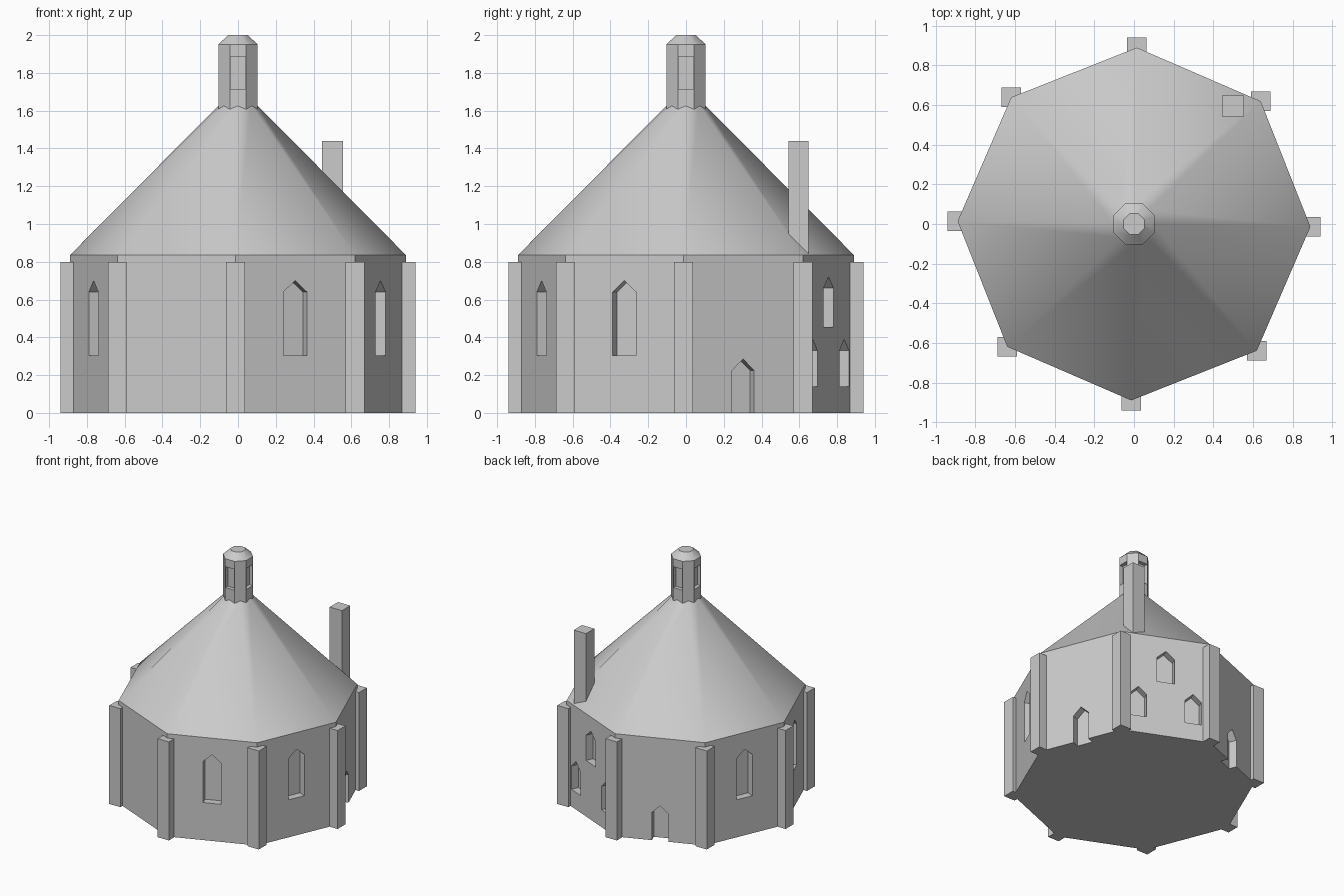
import bpy, bmesh, math
from mathutils import Matrix

if "Cube" in bpy.data.objects:
    bpy.data.objects.remove(bpy.data.objects["Cube"])

R = 0.89                       # wall corner radius
TURN = math.radians(-0.9)      # slight twist of the whole octagon
STEP = math.pi / 4
APO = R * math.cos(STEP / 2)   # distance from axis to wall face

stone = bpy.data.materials.new("grey_stone")
stone.diffuse_color = (0.6, 0.6, 0.6, 1)
stone.use_nodes = True
stone.node_tree.nodes["Principled BSDF"].inputs["Base Color"].default_value = stone.diffuse_color


def finish(name, bm):
    bmesh.ops.recalc_face_normals(bm, faces=bm.faces)
    me = bpy.data.meshes.new(name)
    bm.to_mesh(me)
    bm.free()
    me.materials.append(stone)
    ob = bpy.data.objects.new(name, me)
    bpy.context.collection.objects.link(ob)
    return ob


def octagon_stack(name, rings, turn):
    """Octagonal solid through (radius, z) rings, capped at both ends."""
    bm = bmesh.new()
    loops = [[bm.verts.new((r * math.cos(turn + i * STEP), r * math.sin(turn + i * STEP), z))
              for i in range(8)] for r, z in rings]
    for a, b in zip(loops, loops[1:]):
        for i in range(8):
            j = (i + 1) % 8
            bm.faces.new((a[i], a[j], b[j], b[i]))
    bm.faces.new(loops[0][::-1])
    bm.faces.new(loops[-1])
    return finish(name, bm)


def box(name, x, y, z0, z1, sx, sy):
    bm = bmesh.new()
    bmesh.ops.create_cube(bm, size=1, matrix=Matrix.Translation((x, y, (z0 + z1) / 2))
                          @ Matrix.Diagonal((sx, sy, z1 - z0, 1)))
    return finish(name, bm)


def cut_opening(target, angle, dist, depth, profile):
    """Sink a (sideways, z) profile into the face that looks along angle."""
    bm = bmesh.new()
    inner = [bm.verts.new((dist - depth, s, z)) for s, z in profile]
    outer = [bm.verts.new((dist + 0.05, s, z)) for s, z in profile]
    bm.faces.new(inner)
    bm.faces.new(outer[::-1])
    n = len(profile)
    for i in range(n):
        j = (i + 1) % n
        bm.faces.new((inner[i], outer[i], outer[j], inner[j]))
    bmesh.ops.rotate(bm, verts=bm.verts, matrix=Matrix.Rotation(angle, 3, 'Z'))
    cutter = finish("cutter", bm)
    cutter.hide_render = True
    mod = target.modifiers.new("opening", 'BOOLEAN')
    mod.operation, mod.solver, mod.object = 'DIFFERENCE', 'EXACT', cutter
    bpy.context.view_layer.objects.active = target
    bpy.ops.object.modifier_apply(modifier=mod.name)
    bpy.data.objects.remove(cutter)


def pointed(width, z0, spring, peak, offset=0.0):
    h = width / 2
    return [(offset - h, z0), (offset + h, z0), (offset + h, spring),
            (offset, peak), (offset - h, spring)]


# Walls
walls = octagon_stack("walls", [(R, 0), (R, 0.835)], TURN)

# Wall openings, listed by face index counted from the +x corner
window = pointed(0.135, 0.305, 0.64, 0.70)
door = pointed(0.125, -0.05, 0.225, 0.285)
openings = [(0, door), (2, door), (3, window), (4, window), (6, window), (7, window),
            (1, pointed(0.135, 0.455, 0.66, 0.72)),
            (1, pointed(0.125, 0.14, 0.33, 0.39, 0.21)),
            (1, pointed(0.125, 0.14, 0.33, 0.39, -0.21))]
for face, profile in openings:
    cut_opening(walls, TURN + (face + 0.5) * STEP, APO, 0.06, profile)

# Corner buttresses, square to the axes
for i in range(8):
    a = TURN + i * STEP
    box(f"buttress_{i + 1}", R * math.cos(a), R * math.sin(a), 0, 0.8, 0.1, 0.1)

# Roof, softly shaded
roof = octagon_stack("roof", [(R, 0.835), (0.1, 1.63)], TURN)

# Chimney
box("chimney", 0.5, 0.595, 0.8, 1.44, 0.11, 0.106)

# Lantern with four recessed windows
lantern = octagon_stack("lantern", [(0.113, 1.61), (0.113, 1.95)], STEP / 2)
for i in range(4):
    cut_opening(lantern, i * math.pi / 2, 0.1044, 0.03,
                [(-0.04, 1.715), (0.04, 1.715), (0.04, 1.885), (-0.04, 1.885)])
cap = octagon_stack("lantern_cap", [(0.113, 1.95), (0.057, 2.0)], STEP / 2)

# Smooth shading on the sloped roofs only
for ob in (roof, cap):
    bpy.ops.object.select_all(action='DESELECT')
    ob.select_set(True)
    bpy.context.view_layer.objects.active = ob
    bpy.ops.object.shade_smooth_by_angle(angle=math.radians(36))
